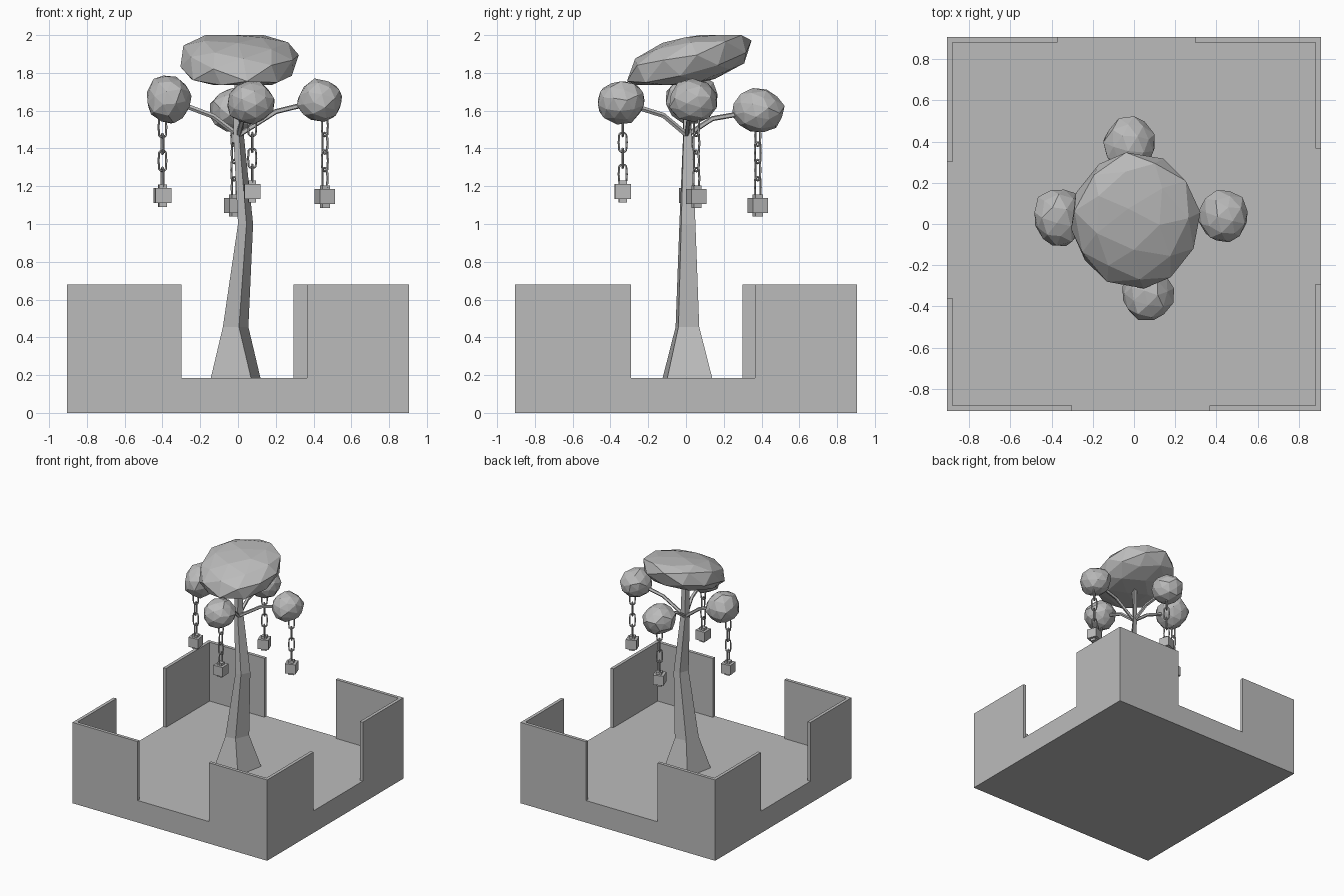
import bpy, bmesh, math, random
from mathutils import Vector, Matrix

if "Cube" in bpy.data.objects:
    bpy.data.objects.remove(bpy.data.objects["Cube"], do_unlink=True)

random.seed(4)
GREY = (0.5, 0.5, 0.5, 1)
mat = bpy.data.materials.new("stone_grey")
mat.use_nodes = True
mat.diffuse_color = GREY
mat.node_tree.nodes["Principled BSDF"].inputs["Base Color"].default_value = GREY


def finish(name, bm):
    bmesh.ops.recalc_face_normals(bm, faces=bm.faces)
    mesh = bpy.data.meshes.new(name)
    bm.to_mesh(mesh)
    bm.free()
    mesh.materials.append(mat)
    obj = bpy.data.objects.new(name, mesh)
    bpy.context.collection.objects.link(obj)
    return obj


def add_box(bm, lo, hi, turn=0):
    lo, hi = Vector(lo), Vector(hi)
    m = (Matrix.Translation((lo + hi) / 2) @ Matrix.Rotation(turn, 4, "Z")
         @ Matrix.Diagonal((*(hi - lo), 1)))
    bmesh.ops.create_cube(bm, size=1, matrix=m)


def add_loft(bm, rings):
    """Skin a list of point rings and cap both ends."""
    loops = [[bm.verts.new(p) for p in ring] for ring in rings]
    n = len(loops[0])
    for a, b in zip(loops, loops[1:]):
        for i in range(n):
            j = (i + 1) % n
            bm.faces.new((a[i], a[j], b[j], b[i]))
    bm.faces.new(loops[0][::-1])
    bm.faces.new(loops[-1])


# Base slab
HALF, FLOOR, TOP, THICK = 0.906, 0.185, 0.68, 0.027
bm = bmesh.new()
add_box(bm, (-HALF, -HALF, 0), (HALF, HALF, FLOOR))
finish("base", bm)

# Corner walls: each L has one arm along x and one along y
corners = {
    "front_right_wall": (-1, -1, 0.30, 0.36),
    "front_left_wall": (1, -1, 0.365, 0.29),
    "back_right_wall": (-1, 1, 0.37, 0.30),
    "back_left_wall": (1, 1, 0.295, 0.365),
}
for name, (sx, sy, ex, ey) in corners.items():
    inner = HALF - THICK
    outline = [(HALF, HALF), (ex, HALF), (ex, inner),
               (inner, inner), (inner, ey), (HALF, ey)]
    bm = bmesh.new()
    add_loft(bm, [[(sx * x, sy * y, z) for x, y in outline] for z in (FLOOR, TOP)])
    finish(name, bm)

# Bent four-sided trunk, flared at the foot
trunk_rings = [
    (0.18, [(-.145, -.125), (.07, -.10), (.12, .14), (-.095, .115)]),
    (0.455, [(-.08, -.055), (.005, -.04), (.055, .07), (-.04, .055)]),
    (1.0, [(0, -.035), (.045, -.025), (.08, .05), (.03, .04)]),
    (1.48, [(-.025, -.015), (.005, -.012), (.03, .03), (-.01, .026)]),
    (1.80, [(-.018, -.015), (.01, -.012), (.02, .025), (-.01, .022)]),
]
bm = bmesh.new()
add_loft(bm, [[(x, y, z) for x, y in ring] for z, ring in trunk_rings])
finish("trunk", bm)


# Faceted foliage
def foliage(name, centre, size, jitter, power=1.0, shear=0.0, limits=None):
    bm = bmesh.new()
    bmesh.ops.create_icosphere(bm, subdivisions=2, radius=1,
                               matrix=Matrix.Rotation(random.uniform(0, 6), 4, "Z")
                               @ Matrix.Rotation(0.4, 4, "X"))
    for v in bm.verts:
        p = v.co * (1 + random.uniform(-jitter, jitter))
        p = Vector([math.copysign(abs(c) ** (power if i == 2 else 1), c) * size[i]
                    for i, c in enumerate(p)])
        p.z += shear * p.y
        p += Vector(centre)
        if limits:
            p.z = min(max(p.z, limits[0]), limits[1])
        v.co = p
    finish(name, bm)


foliage("crown", (0.005, 0.015, 1.863), (0.315, 0.33, 0.14), 0.03, 0.75, 0.24, (1.735, 2.0))


# Branch tube through a few points
def branch(name, points, radius=0.014):
    pts = [Vector(p) for p in points]
    rings = []
    for i, p in enumerate(pts):
        d = (pts[min(i + 1, len(pts) - 1)] - pts[max(i - 1, 0)]).normalized()
        q = d.to_track_quat("Z", "Y")
        rings.append([p + q @ Vector((math.cos(a) * radius, math.sin(a) * radius, 0))
                      for a in (k * math.tau / 5 for k in range(5))])
    bm = bmesh.new()
    add_loft(bm, rings)
    finish(name, bm)


# Chain of oval links, alternately turned
def chain(name, x, y, top, bottom, turn):
    count, pitch = 4, (top - bottom) / 4
    bm = bmesh.new()
    for k in range(count):
        mid = top - pitch * (k + 0.5)
        rot = Matrix.Rotation(turn + k * math.pi / 2, 3, "Z")
        rings = []
        for i in range(12):
            a = i * math.tau / 12
            out = Vector((math.cos(a), 0, math.sin(a)))
            spine = out * 0.021
            spine.z += math.copysign(pitch / 2 - 0.012, out.z) if abs(out.z) > .01 else 0
            ring = []
            for j in range(5):
                b = j * math.tau / 5
                p = spine + 0.006 * (out * math.cos(b) + Vector((0, math.sin(b), 0)))
                ring.append(bm.verts.new(rot @ p + Vector((x, y, mid))))
            rings.append(ring)
        for i in range(12):
            r, s = rings[i], rings[(i + 1) % 12]
            for j in range(5):
                m = (j + 1) % 5
                bm.faces.new((r[j], r[m], s[m], s[j]))
    finish(name, bm)


# Lantern: square body with a narrow core standing proud above and below
def lantern(name, x, y, z, turn):
    bm = bmesh.new()
    for w, h in ((0.042, 0.04), (0.021, 0.059)):
        add_box(bm, (x - w, y - w, z - h), (x + w, y + w, z + h), turn)
    finish(name, bm)


# Four side limbs: ball centre, ball size, branch elbow, hanging point, lantern height, turn
limbs = {
    "left": ((.432, .038, 1.652), (.123, .13, .115), (.20, .02, 1.595), (.46, .055), 1.145, .7),
    "right": ((-.367, .032, 1.66), (.123, .145, .132), (-.13, .01, 1.57), (-.40, .01), 1.15, .25),
    "front": ((.065, -.343, 1.645), (.127, .125, .117), (.03, -.12, 1.575), (.075, -.335), 1.172, .05),
    "back": ((-.022, .383, 1.60), (.128, .138, .116), (-.01, .14, 1.558), (-.02, .38), 1.098, .7),
}
for side, (ball, size, elbow, hang, low, turn) in limbs.items():
    foliage(side + "_foliage", ball, size, 0.06)
    branch(side + "_branch", [(0.002, 0.005, 1.47), elbow, ball])
    chain(side + "_chain", *hang, ball[2] - size[2] + 0.03, low + 0.05, turn)
    lantern(side + "_lantern", *hang, low, turn * 0.5)
